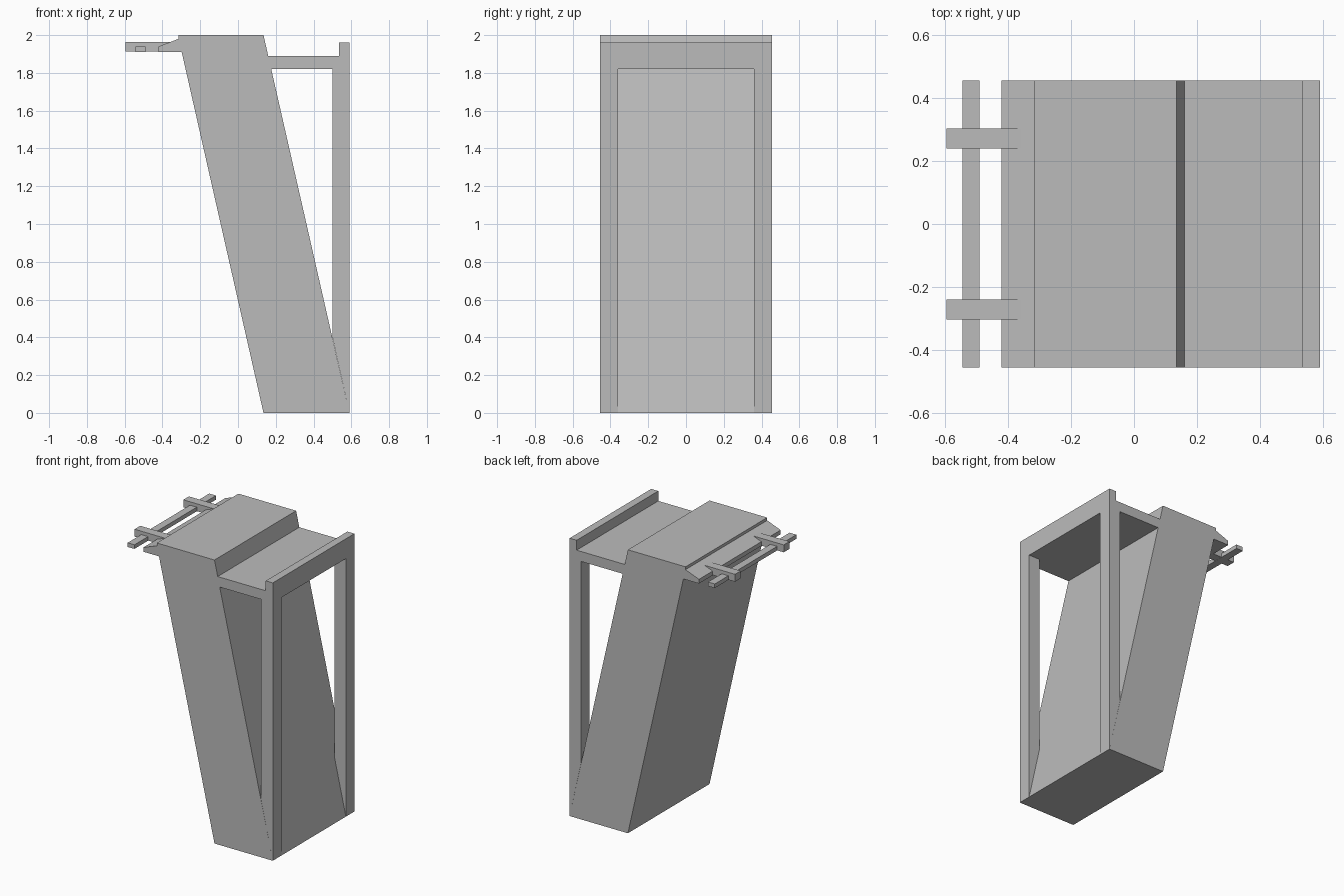
import bpy
import bmesh

cube = bpy.data.objects.get("Cube")
if cube:
    bpy.data.objects.remove(cube, do_unlink=True)

grey = bpy.data.materials.new("concrete_grey")
grey.use_nodes = True
colour = (0.5, 0.5, 0.5, 1)
grey.diffuse_color = colour
grey.node_tree.nodes["Principled BSDF"].inputs["Base Color"].default_value = colour

HALF = 0.455      # half depth of the structure
INNER = 0.36      # half width of the opening at the back


def extrude(name, profile, y0, y1):
    """Extrude an (x, z) outline from y0 to y1."""
    bm = bmesh.new()
    face = bm.faces.new([bm.verts.new((x, y0, z)) for x, z in profile])
    result = bmesh.ops.extrude_face_region(bm, geom=[face])
    moved = [g for g in result["geom"] if isinstance(g, bmesh.types.BMVert)]
    bmesh.ops.translate(bm, verts=moved, vec=(0, y1 - y0, 0))
    bmesh.ops.recalc_face_normals(bm, faces=bm.faces)
    mesh = bpy.data.meshes.new(name)
    bm.to_mesh(mesh)
    bm.free()
    mesh.materials.append(grey)
    obj = bpy.data.objects.new(name, mesh)
    bpy.context.collection.objects.link(obj)
    return obj


def rect(x0, x1, z0, z1):
    return [(x0, z0), (x1, z0), (x1, z1), (x0, z1)]


# Leaning body with the tapered lip along its upper edge
extrude("leaning_body", [(0.135, 0), (0.59, 0), (0.135, 2), (-0.315, 2),
                         (-0.315, 1.98), (-0.42, 1.94), (-0.42, 1.91),
                         (-0.298, 1.91)], -HALF, HALF)

# Lower deck with its raised kerb
extrude("deck_and_kerb", [(0.176, 1.82), (0.59, 1.82), (0.59, 1.96),
                          (0.535, 1.96), (0.535, 1.89), (0.16, 1.89)],
        -HALF, HALF)

# Mirrored posts and rail brackets
for side, label in ((1, "back"), (-1, "front")):
    extrude(label + "_post", [(0.59, 0), (0.59, 1.82), (0.5, 1.82), (0.5, 0.4)],
            side * INNER, side * HALF)
    extrude(label + "_bracket", rect(-0.595, -0.31, 1.912, 1.964),
            side * 0.24, side * 0.303)

# Long rail carried by the brackets
extrude("rail", rect(-0.543, -0.49, 1.911, 1.94), -HALF, HALF)
